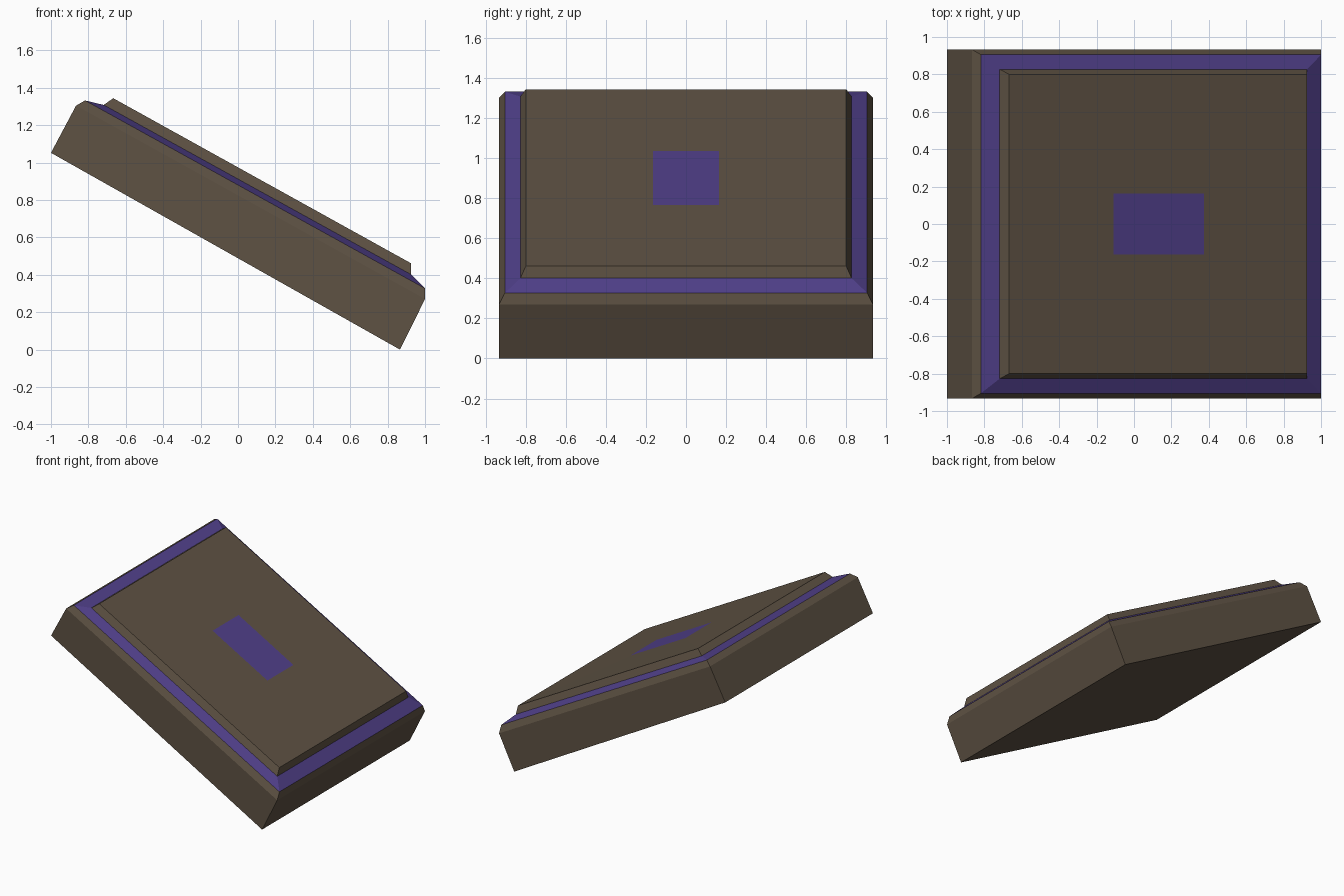
import bpy, bmesh

if "Cube" in bpy.data.objects:
    bpy.data.objects.remove(bpy.data.objects["Cube"])

def material(name, rgb):
    m = bpy.data.materials.new(name)
    m.diffuse_color = (*rgb, 1)
    m.use_nodes = True
    m.node_tree.nodes["Principled BSDF"].inputs["Base Color"].default_value = m.diffuse_color
    return m

BROWN, PURPLE = 0, 1

# Stepped outline of the tilted slab, bottom to top:
# high end (x, z), low end (x, z), half width, colour of the band above it
rings = [
    ((-1.0, 1.052), (0.866, 0.0), 0.933, BROWN),        # underside
    ((-0.866, 1.304), (1.0, 0.27), 0.933, BROWN),       # start of bevel
    ((-0.818, 1.332), (1.0, 0.327), 0.905, PURPLE),     # sloping trim
    ((-0.718, 1.308), (0.926, 0.401), 0.827, BROWN),    # foot of raised panel
    ((-0.667, 1.344), (0.926, 0.461), 0.80, BROWN),     # top of raised panel
    ((-0.11, 1.035), (0.375, 0.766), 0.164, PURPLE),    # flush centre inlay
]

bm = bmesh.new()
loops = []
for (x0, z0), (x1, z1), w, _ in rings:
    loops.append([bm.verts.new(p) for p in
                  ((x0, -w, z0), (x1, -w, z1), (x1, w, z1), (x0, w, z0))])

# Underside, bands between neighbouring rings, and the inlay as the top cap
bm.faces.new(loops[0][::-1]).material_index = BROWN
for i in range(len(loops) - 1):
    a, b = loops[i], loops[i + 1]
    for k in range(4):
        n = (k + 1) % 4
        bm.faces.new((a[k], a[n], b[n], b[k])).material_index = rings[i][3]
bm.faces.new(loops[-1]).material_index = rings[-1][3]
bmesh.ops.recalc_face_normals(bm, faces=bm.faces)

mesh = bpy.data.meshes.new("tilted_slab")
bm.to_mesh(mesh)
bm.free()
mesh.materials.append(material("dark brown", (0.112, 0.084, 0.057)))
mesh.materials.append(material("purple", (0.080, 0.050, 0.250)))
bpy.context.collection.objects.link(bpy.data.objects.new("tilted_slab", mesh))
